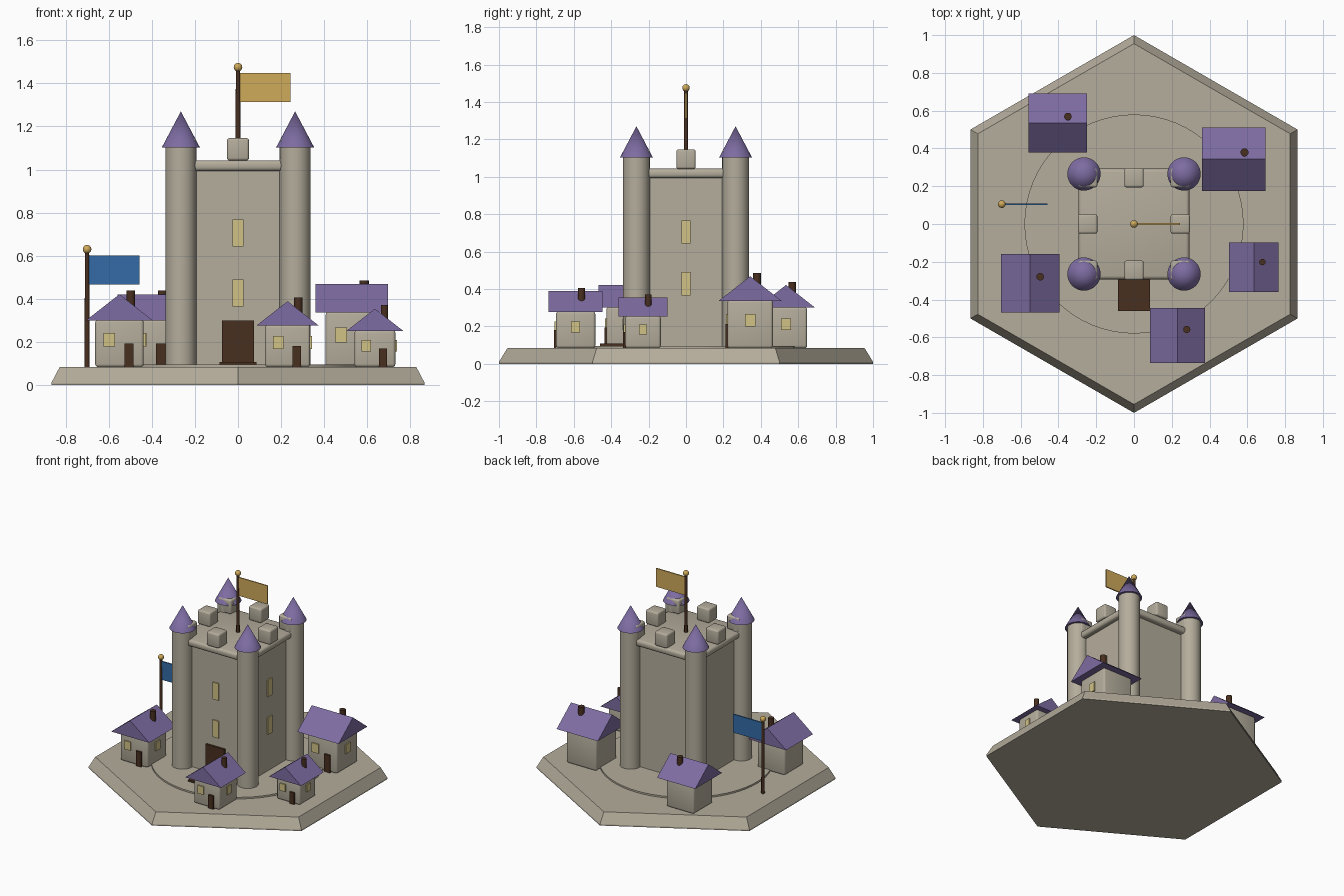
import bpy, bmesh
from math import radians
from mathutils import Matrix, Vector

if "Cube" in bpy.data.objects:
    bpy.data.objects.remove(bpy.data.objects["Cube"], do_unlink=True)


def material(name, rgb):
    m = bpy.data.materials.new(name)
    m.use_nodes = True
    m.diffuse_color = (*rgb, 1)
    m.node_tree.nodes["Principled BSDF"].inputs["Base Color"].default_value = (*rgb, 1)
    return m


STONE = material("warm_stone", (0.46, 0.418, 0.333))
PURPLE = material("purple_roof", (0.205, 0.15, 0.36))
WOOD = material("dark_wood", (0.066, 0.029, 0.014))
GLASS = material("pale_window", (0.64, 0.54, 0.24))
GOLD = material("gold", (0.62, 0.40, 0.10))
BLUE = material("blue_cloth", (0.033, 0.147, 0.39))


def finish(bm, name, mat):
    bmesh.ops.recalc_face_normals(bm, faces=bm.faces)
    me = bpy.data.meshes.new(name)
    bm.to_mesh(me)
    bm.free()
    me.materials.append(mat)
    me.shade_smooth()
    me.set_sharp_from_angle(angle=radians(35))
    ob = bpy.data.objects.new(name, me)
    bpy.context.scene.collection.objects.link(ob)
    return ob


def box(name, mat, centre, size, bevel=0.0):
    """Box from centre and full size, with optional rounded edges."""
    bm = bmesh.new()
    bmesh.ops.create_cube(bm, size=1)
    bmesh.ops.scale(bm, vec=size, verts=bm.verts)
    bmesh.ops.translate(bm, vec=centre, verts=bm.verts)
    if bevel:
        bmesh.ops.bevel(bm, geom=bm.edges[:], offset=bevel, segments=3,
                        profile=0.5, affect='EDGES')
    return finish(bm, name, mat)


def cone(name, mat, x, y, z0, z1, r0, r1, sides=32):
    """Upright cylinder or cone between two heights."""
    bm = bmesh.new()
    bmesh.ops.create_cone(bm, cap_ends=True, segments=sides, radius1=r0, radius2=r1,
                          depth=z1 - z0, matrix=Matrix.Translation((x, y, (z0 + z1) / 2)))
    return finish(bm, name, mat)


def ball(name, mat, centre, r):
    bm = bmesh.new()
    bmesh.ops.create_uvsphere(bm, u_segments=16, v_segments=10, radius=r,
                              matrix=Matrix.Translation(centre))
    return finish(bm, name, mat)


def gable(name, mat, x, y, z, width, height, turned):
    """Solid ridge roof, ridge along y, or along x when turned."""
    bm = bmesh.new()
    h = width / 2
    ends = [bm.verts.new(p) for p in ((-h, -h, 0), (h, -h, 0), (0, -h, height))]
    face = bm.faces.new(ends)
    ext = bmesh.ops.extrude_face_region(bm, geom=[face])
    moved = [v for v in ext["geom"] if isinstance(v, bmesh.types.BMVert)]
    bmesh.ops.translate(bm, vec=(0, width, 0), verts=moved)
    if turned:
        bmesh.ops.rotate(bm, matrix=Matrix.Rotation(radians(90), 3, 'Z'), verts=bm.verts)
    bmesh.ops.translate(bm, vec=(x, y, z), verts=bm.verts)
    return finish(bm, name, mat)


def banner(name, x, y, z0, z1, cloth):
    """Pole with gold finial and a flag flying to +x."""
    cone(name + "_pole", WOOD, x, y, z0, z1, 0.012, 0.010, 12)
    ball(name + "_finial", GOLD, (x, y, z1 + 0.005), 0.02)
    box(name + "_flag", cloth, (x + 0.125, y, z1 - 0.09), (0.235, 0.009, 0.135))


def house(name, x, y, w, h, turned=False):
    """Cottage of wall width w and wall height h."""
    peak = GROUND + h + 0.54 * w
    box(name + "_walls", STONE, (x, y, GROUND + h / 2), (w, w, h), 0.014)
    gable(name + "_roof", PURPLE, x, y, GROUND + h - 0.004, 1.38 * w, 0.54 * w, turned)
    cone(name + "_chimney", WOOD, x + 0.235 * w, y + 0.15 * w,
         GROUND + h, peak + 0.013, 0.09 * w, 0.09 * w, 12)
    front, side = y - w / 2 - 0.004, x + w / 2 + 0.004
    win_z = GROUND + 0.58 * h
    box(name + "_door", WOOD, (x + 0.2 * w, front, GROUND + h / 4), (0.19 * w, 0.014, h / 2))
    box(name + "_front_window", GLASS, (x - 0.21 * w, front, win_z), (0.23 * w, 0.009, 0.28 * w))
    box(name + "_side_window", GLASS, (side, y, win_z), (0.009, 0.23 * w, 0.28 * w))


# Ground: bevelled hexagon plinth and round courtyard
GROUND = 0.084
cone("plinth_foot", STONE, 0, 0, 0, 0.01, 1.0, 1.0, 6)
cone("plinth", STONE, 0, 0, 0.01, GROUND, 1.0, 0.955, 6)
cone("courtyard", STONE, 0, 0, 0.04, 0.096, 0.58, 0.58, 64)

# Keep with overhanging parapet
KEEP = 0.255
box("keep_walls", STONE, (0, 0, 0.55), (2 * KEEP, 2 * KEEP, 0.93))
box("keep_parapet", STONE, (0, 0, 1.018), (0.585, 0.585, 0.05), 0.018)

# Merlons around the parapet, and corner towers
for i in (-1, 0, 1):
    for j in (-1, 0, 1):
        if i or j:
            box("merlon", STONE, (i * 0.245, j * 0.245, 1.094), (0.102, 0.102, 0.104), 0.012)
        if i and j:
            cone("tower", STONE, i * 0.265, j * 0.265, 0.09, 1.105, 0.072, 0.072)
            cone("tower_roof", PURPLE, i * 0.265, j * 0.265, 1.103, 1.27, 0.088, 0)

# Keep gate, drawbridge and windows
box("gate", WOOD, (0, -KEEP - 0.005, 0.198), (0.15, 0.02, 0.204))
box("drawbridge", WOOD, (0, -0.36, 0.1), (0.17, 0.2, 0.016))
for z in (0.428, 0.705):
    box("keep_front_window", GLASS, (0, -KEEP - 0.004, z), (0.05, 0.009, 0.125))
    box("keep_left_window", GLASS, (KEEP + 0.004, 0, z), (0.009, 0.05, 0.125))

# Banners
banner("keep_banner", 0, 0, 1.03, 1.47, GOLD)
banner("yard_banner", -0.70, 0.105, 0.07, 0.625, BLUE)

# Village houses
house("front_house", 0.23, -0.59, 0.21, 0.196)
house("left_house", 0.635, -0.23, 0.19, 0.172)
house("back_left_house", 0.528, 0.343, 0.243, 0.257, True)
house("back_right_house", -0.403, 0.535, 0.225, 0.22, True)
house("front_right_house", -0.55, -0.313, 0.225, 0.22)
